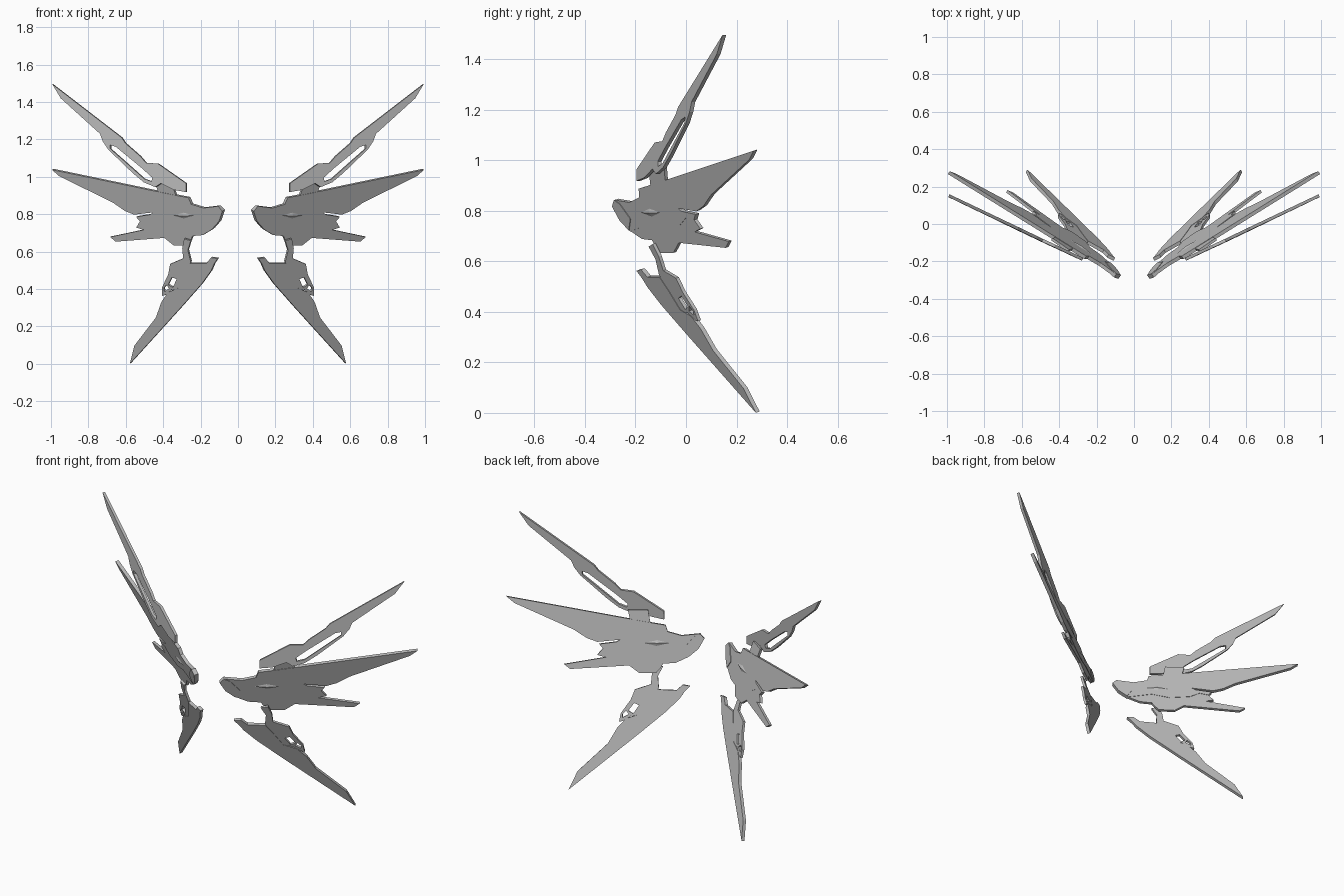
import bpy, bmesh
from mathutils import Vector
from mathutils.geometry import tessellate_polygon

cube = bpy.data.objects.get("Cube")
if cube:
    bpy.data.objects.remove(cube)

grey = bpy.data.materials.new("plain grey")
grey.use_nodes = True
colour = (0.5, 0.5, 0.5, 1)
grey.diffuse_color = colour
grey.node_tree.nodes["Principled BSDF"].inputs["Base Color"].default_value = colour


class Plane:
    """Slanted sheet: y grows from an anchor point with x and z."""
    def __init__(self, x, y, z, slope_x, slope_z):
        self.anchor = Vector((x, y, z))
        self.sx, self.sz = slope_x, slope_z
        self.normal = Vector((-slope_x, 1, -slope_z)).normalized()

    def point(self, x, z):
        a = self.anchor
        return Vector((x, a.y + self.sx * (x - a.x) + self.sz * (z - a.z), z))


def finish(name, bm):
    bmesh.ops.recalc_face_normals(bm, faces=bm.faces)
    mesh = bpy.data.meshes.new(name)
    bm.to_mesh(mesh)
    bm.free()
    mesh.materials.append(grey)
    obj = bpy.data.objects.new(name, mesh)
    bpy.context.collection.objects.link(obj)
    obj.modifiers.new("Mirror", "MIRROR")


def plate(name, plane, loops, thick):
    """Flat plate from an outline, with any further loops cut as holes."""
    bm = bmesh.new()
    flat = [[Vector((x, z, 0)) for x, z in loop] for loop in loops]
    verts = [bm.verts.new(plane.point(p.x, p.y) - plane.normal * thick / 2)
             for loop in flat for p in loop]
    for tri in tessellate_polygon(flat):
        bm.faces.new([verts[i] for i in tri])
    bmesh.ops.recalc_face_normals(bm, faces=bm.faces)
    out = bmesh.ops.extrude_face_region(bm, geom=bm.faces[:], use_keep_orig=True)
    moved = [v for v in out["geom"] if isinstance(v, bmesh.types.BMVert)]
    bmesh.ops.translate(bm, verts=moved, vec=plane.normal * thick)
    finish(name, bm)


def stud(name, plane, x, z, rx, rz, height):
    """Shallow diamond pyramid on both sides of a plate."""
    bm = bmesh.new()
    rim = [bm.verts.new(plane.point(x + dx * rx, z + dz * rz))
           for dx, dz in ((1, 0), (0, 1), (-1, 0), (0, -1))]
    for side in (1, -1):
        tip = bm.verts.new(plane.point(x, z) + plane.normal * height * side)
        for i in range(4):
            bm.faces.new((rim[i], rim[(i + 1) % 4], tip))
    finish(name, bm)


middle = Plane(0.08, -0.275, 0.8, 0.687, -0.314)
upper = Plane(0.275, -0.188, 0.96, 0.46, 0.02)
lower = Plane(0.11, -0.188, 0.57, 0.565, -0.37)

# Main wing blade with its root and a slit at the trailing notch
plate("main_blade", middle, [[
    (.08, .82), (.10, .845), (.18, .835), (.245, .855), (.26, .89), (.34, .905),
    (.99, 1.04), (.95, 1.005), (.665, .865), (.60, .82), (.55, .80), (.45, .812),
    (.465, .80), (.54, .788), (.52, .765), (.48, .775), (.43, .745), (.33, .73),
    (.25, .75), (.135, .72), (.095, .765)]], .019)

# Lower fin, slightly thinner so that the step shows
plate("lower_fin", middle, [[
    (.13, .75), (.30, .79), (.45, .785), (.52, .765), (.54, .73), (.50, .718),
    (.68, .68), (.65, .655), (.39, .675), (.34, .635), (.265, .635),
    (.25, .66), (.24, .685), (.185, .69), (.135, .72)]], .015)

# Raised root cap and centre stud
plate("root_cap", middle, [[
    (.077, .82), (.10, .845), (.125, .83), (.16, .77), (.13, .725), (.095, .765)]], .025)
stud("centre_stud", middle, .285, .795, .13, .035, .017)

# Neck joining the upper feather to the main blade
plate("upper_neck", middle, [[(.32, .87), (.35, .97), (.44, .97), (.41, .88)]], .014)

# Upper feather with its long slot
plate("upper_feather", upper, [
    [(.275, .918), (.275, .965), (.425, 1.07), (.49, 1.075), (.52, 1.11), (.60, 1.18),
     (.62, 1.21), (.99, 1.495), (.945, 1.42), (.735, 1.23), (.72, 1.19), (.69, 1.145),
     (.56, 1.02), (.50, .97), (.44, .945), (.41, .965), (.34, .93)],
    [(.68, 1.17), (.65, 1.16), (.51, 1.045), (.455, .995), (.46, .975), (.50, .99),
     (.55, 1.035), (.68, 1.15)]], .016)

# Lower blade
plate("lower_blade", lower, [[
    (.105, .565), (.14, .57), (.165, .54), (.25, .54), (.28, .48), (.31, .41),
    (.37, .385), (.405, .335), (.435, .25), (.55, .10), (.574, .003), (.30, .305),
    (.19, .43), (.14, .50), (.125, .535)]], .018)

# Jointed arm from the main blade to the lower blade, with two openings
plate("lower_arm", lower, [
    [(.25, .66), (.285, .67), (.295, .62), (.29, .565), (.36, .535), (.37, .48),
     (.403, .41), (.403, .365), (.385, .37), (.35, .40), (.30, .40), (.26, .50),
     (.25, .55), (.265, .61)],
    [(.325, .455), (.35, .465), (.37, .425), (.345, .41)],
    [(.38, .425), (.394, .405), (.39, .388), (.365, .405)]], .014)
